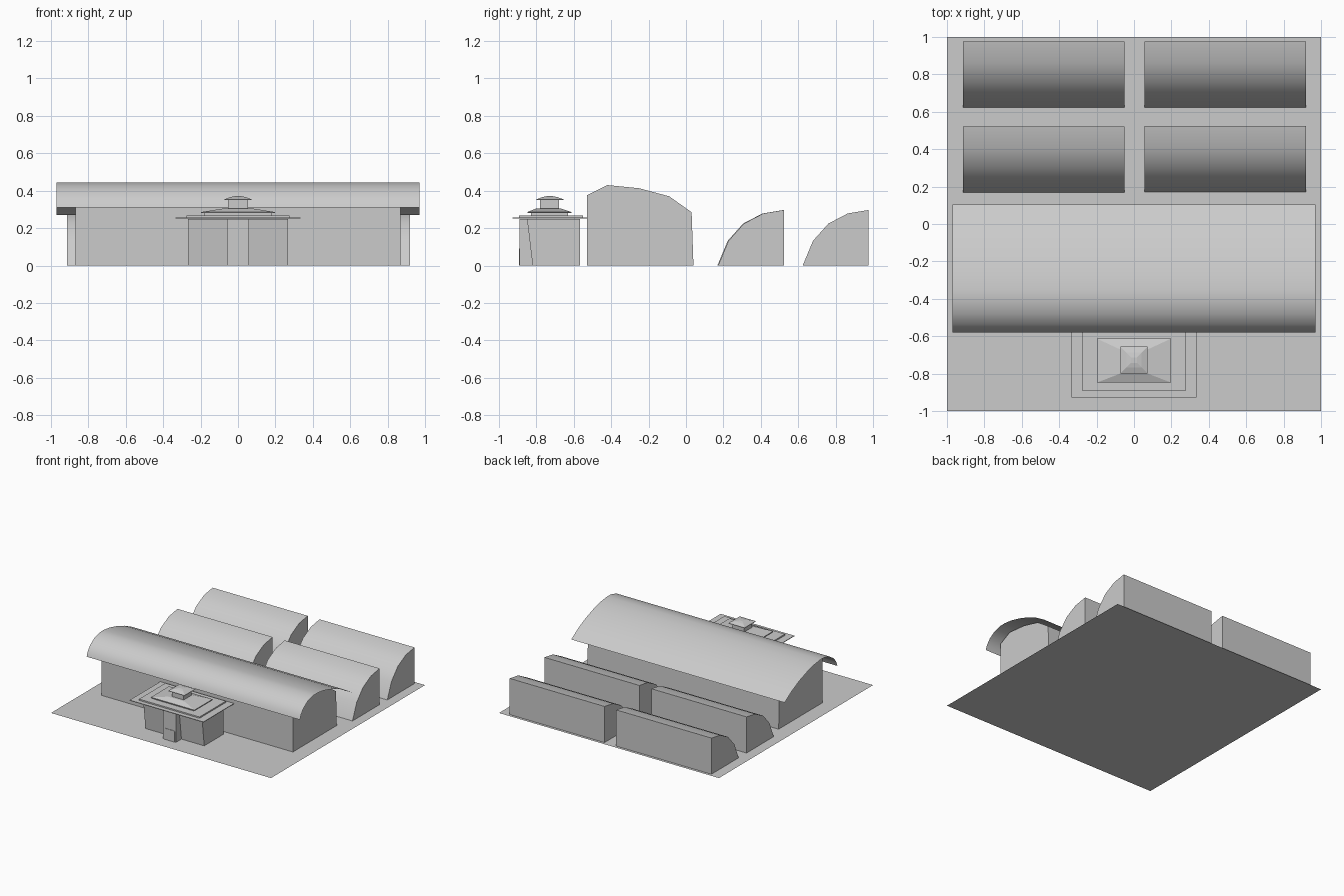
import bpy, bmesh, math

if "Cube" in bpy.data.objects:
    bpy.data.objects.remove(bpy.data.objects["Cube"])


def make(name, verts, faces, smooth=None):
    mesh = bpy.data.meshes.new(name)
    mesh.from_pydata(verts, [], faces)
    bm = bmesh.new()
    bm.from_mesh(mesh)
    bmesh.ops.recalc_face_normals(bm, faces=bm.faces)
    bm.to_mesh(mesh)
    bm.free()
    ob = bpy.data.objects.new(name, mesh)
    bpy.context.collection.objects.link(ob)
    if smooth:
        bpy.ops.object.select_all(action='DESELECT')
        ob.select_set(True)
        bpy.context.view_layer.objects.active = ob
        bpy.ops.object.shade_smooth_by_angle(angle=math.radians(smooth))
    return ob


def extrude_x(name, profile, x0, x1, closed=True, smooth=None):
    """Sweep a (y, z) profile along x; open profiles become thin sheets."""
    n = len(profile)
    verts = [(x, y, z) for x in (x0, x1) for y, z in profile]
    faces = [(i, (i + 1) % n, (i + 1) % n + n, i + n) for i in range(n if closed else n - 1)]
    if closed:
        faces += [tuple(range(n)), tuple(range(n, 2 * n))]
    return make(name, verts, faces, smooth)


def stack(name, layers):
    """Rectangular rings (half_x, y0, y1, z) joined upward and capped."""
    verts, faces = [], []
    for hx, y0, y1, z in layers:
        verts += [(-hx, y0, z), (hx, y0, z), (hx, y1, z), (-hx, y1, z)]
    for k in range(0, 4 * (len(layers) - 1), 4):
        faces += [(k + i, k + (i + 1) % 4, k + (i + 1) % 4 + 4, k + i + 4) for i in range(4)]
    last = len(verts) - 4
    faces += [(0, 1, 2, 3), (last, last + 1, last + 2, last + 3)]
    return make(name, verts, faces)


# Ground sheet
make("ground_slab", [(-1, -1, 0), (1, -1, 0), (1, 1, 0), (-1, 1, 0)], [(0, 1, 2, 3)])

# Main hall and its overhanging curved roof sheet
extrude_x("hall_walls", [(-.53, 0), (-.53, .375), (-.42, .43), (-.25, .413),
                         (-.09, .37), (.03, .285), (.04, 0)], -.87, .87)
extrude_x("hall_roof", [(-.58, .31), (-.568, .345), (-.535, .388), (-.48, .425), (-.41, .444),
                        (-.36, .445), (-.28, .435), (-.19, .412), (-.09, .377), (.01, .33),
                        (.105, .27)], -.97, .97, closed=False, smooth=40)

# Four quarter-vault sheds behind the hall
shed = [(0, 0), (.055, .132), (.137, .224), (.24, .278), (.353, .297), (.353, 0)]
for row, y in (("front", .168), ("back", .624)):
    for side, x0, x1, dy in (("left", -.915, -.05, 0), ("right", .057, .92, .004)):
        shift = dy if row == "front" else 0
        extrude_x(f"shed_{row}_{side}", [(y + shift + a, z) for a, z in shed], x0, x1, smooth=30)

# Entrance pavilion with leaning front wall, porch and door
stack("pavilion_body", [(.267, -.82, -.568, 0), (.267, -.85, -.568, .25)])
stack("porch", [(.06, -.89, -.80, 0), (.06, -.89, -.80, .25)])
door = [(-.042, 0), (-.042, .082), (-.034, .091), (.042, .091), (.05, .082), (.05, 0)]
n = len(door)
make("door", [(x, y, z) for y in (-.894, -.885) for x, z in door],
     [tuple(range(n)), tuple(range(n, 2 * n))]
     + [(i, (i + 1) % n, (i + 1) % n + n, i + n) for i in range(n)])

# Tiered pavilion roof with lantern
stack("pavilion_eaves", [(.335, -.928, -.53, .251), (.335, -.928, -.53, .256)])
stack("roof_tier_lower", [(.275, -.892, -.55, .256), (.275, -.892, -.55, .267)])
stack("roof_tier_neck", [(.18, -.83, -.63, .266), (.18, -.83, -.63, .281)])
stack("roof_tier_upper", [(.198, -.848, -.613, .28), (.198, -.848, -.613, .286),
                          (.075, -.80, -.67, .305)])
stack("lantern_neck", [(.053, -.78, -.68, .30), (.053, -.78, -.68, .352)])
stack("lantern_cap", [(.073, -.80, -.655, .350), (.073, -.80, -.655, .354),
                      (.04, -.767, -.688, .366), (.015, -.742, -.713, .371)])
